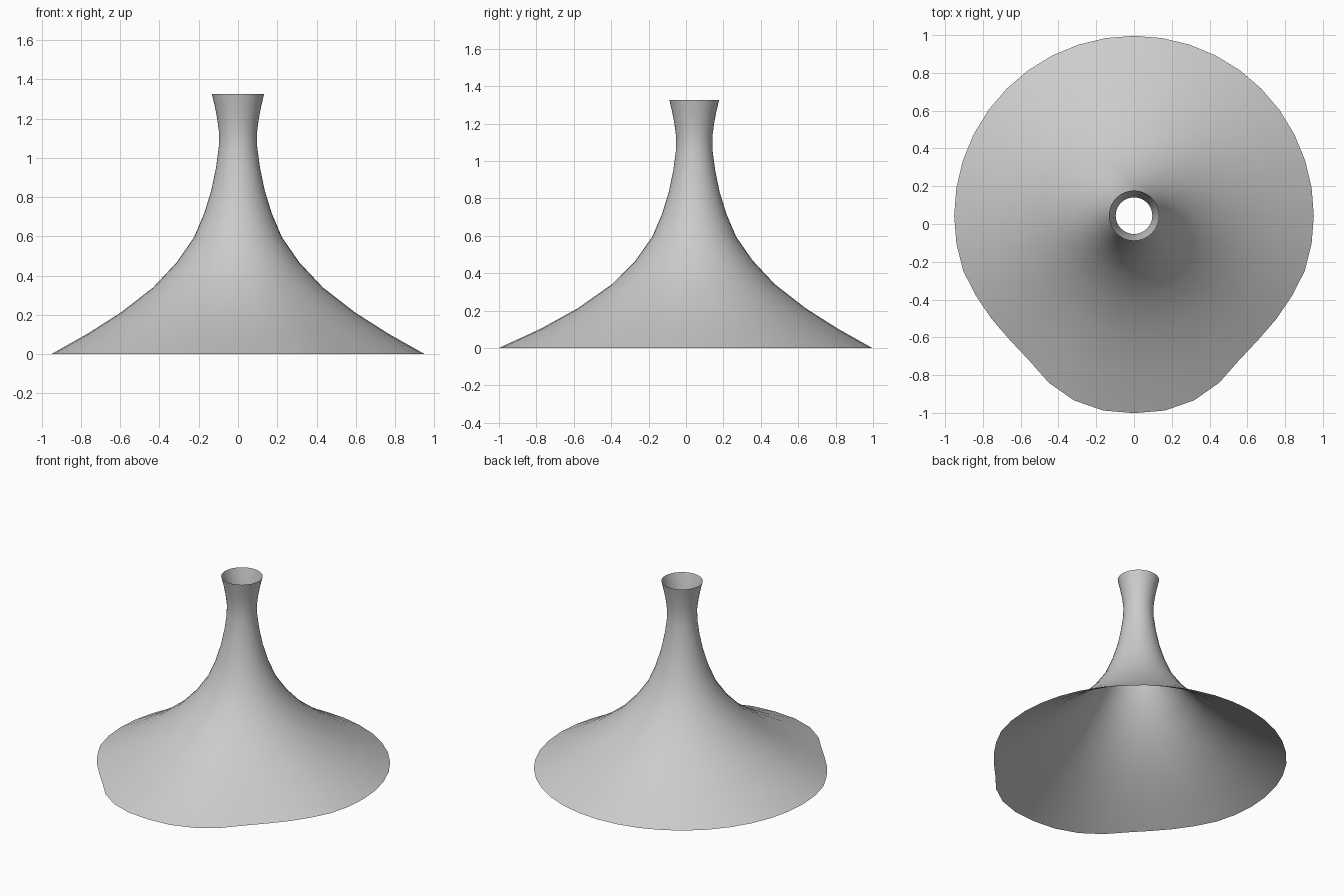
import bpy, bmesh, math

if "Cube" in bpy.data.objects:
    bpy.data.objects.remove(bpy.data.objects["Cube"])

SEG = 40
CY = 0.044          # axis of the neck, slightly behind the origin
# (radius, height, strength of the front lip distortion)
PROFILE = [(0.952, 0.0, 1.0), (0.770, 0.102, 0.7), (0.597, 0.212, 0.45),
           (0.432, 0.340, 0.22), (0.312, 0.468, 0.06), (0.224, 0.595, 0),
           (0.172, 0.717, 0), (0.136, 0.834, 0), (0.112, 0.950, 0),
           (0.098, 1.055, 0), (0.097, 1.130, 0), (0.106, 1.200, 0),
           (0.118, 1.262, 0), (0.133, 1.326, 0)]
# rim scale going away from the front (-y) in 9 degree steps, mirrored in x
LIP = [1.098, 1.097, 1.08, 1.043, 0.994, 0.977, 0.978, 0.985, 0.998]


def lip_scale(i):
    k = min(i, SEG - i)
    return LIP[k] if k < len(LIP) else 1.0


# Flared shell, open at both ends
bm = bmesh.new()
rings = []
for r, z, w in PROFILE:
    ring = []
    for i in range(SEG):
        a = math.radians(-90) + 2 * math.pi * i / SEG
        rr = r * (1 + w * (lip_scale(i) - 1))
        ring.append(bm.verts.new((rr * math.cos(a), CY + rr * math.sin(a), z)))
    rings.append(ring)
for lo, hi in zip(rings, rings[1:]):
    for i in range(SEG):
        j = (i + 1) % SEG
        bm.faces.new((lo[i], lo[j], hi[j], hi[i])).smooth = True

mesh = bpy.data.meshes.new("flared_shell")
bm.to_mesh(mesh)
bm.free()
shell = bpy.data.objects.new("flared_shell", mesh)
bpy.context.collection.objects.link(shell)
